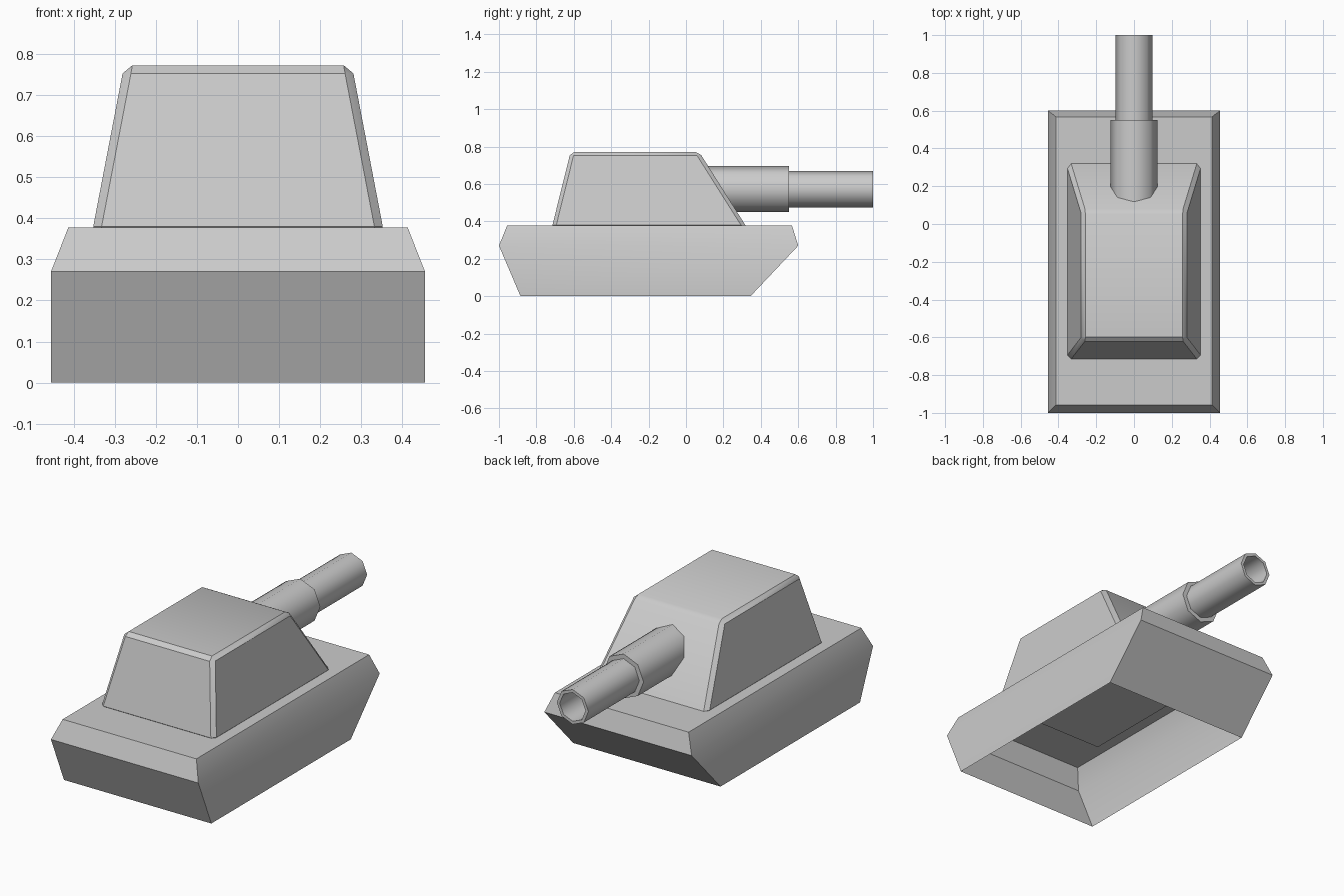
import bpy, bmesh, math

if "Cube" in bpy.data.objects:
    bpy.data.objects.remove(bpy.data.objects["Cube"])


def make_object(name, bm, angle):
    """Turn a bmesh into an object, smooth below the given angle."""
    bmesh.ops.recalc_face_normals(bm, faces=bm.faces[:])
    mesh = bpy.data.meshes.new(name)
    bm.to_mesh(mesh)
    bm.free()
    obj = bpy.data.objects.new(name, mesh)
    bpy.context.collection.objects.link(obj)
    bpy.ops.object.select_all(action='DESELECT')
    obj.select_set(True)
    bpy.context.view_layer.objects.active = obj
    bpy.ops.object.shade_smooth_by_angle(angle=math.radians(angle))
    return obj


def skin(bm, rings):
    """Join successive closed rings of points with quads."""
    loops = [[bm.verts.new(p) for p in ring] for ring in rings]
    for a, b in zip(loops, loops[1:]):
        n = len(a)
        for i in range(n):
            j = (i + 1) % n
            bm.faces.new((a[i], a[j], b[j], b[i]))
    return loops


def rect(half_x, y0, y1, z):
    return [(-half_x, y0, z), (half_x, y0, z), (half_x, y1, z), (-half_x, y1, z)]


# Hull: three stacked rectangles, closed on top and open underneath
bm = bmesh.new()
loops = skin(bm, [rect(0.455, -0.885, 0.345, 0.0),
                  rect(0.455, -1.0, 0.6, 0.27),
                  rect(0.413, -0.957, 0.567, 0.377)])
bm.faces.new(loops[-1])
make_object("hull", bm, 30)

# Turret: tapered block with chamfered edges, sunk slightly into the hull
bm = bmesh.new()
loops = skin(bm, [rect(0.356, -0.719, 0.33, 0.36),
                  rect(0.277, -0.617, 0.07, 0.772)])
bm.faces.new(loops[0])
bm.faces.new(loops[1])
bmesh.ops.recalc_face_normals(bm, faces=bm.faces[:])
bmesh.ops.bevel(bm, geom=bm.edges[:], offset=0.02, offset_type='OFFSET',
                segments=1, affect='EDGES', profile=0.5)
make_object("turret", bm, 30)

# Gun barrel: eight-sided lathe with thick sleeve, thin tube and hollow bore
SIDES, AXIS_Z = 8, 0.573
profile = [(0.05, 0.1235), (0.55, 0.1235), (0.55, 0.0975),
           (1.0, 0.0975), (1.0, 0.08), (0.55, 0.08)]
bm = bmesh.new()
rings = []
for y, r in profile:
    rings.append([(r * math.cos(math.tau * i / SIDES), y,
                   AXIS_Z + r * math.sin(math.tau * i / SIDES)) for i in range(SIDES)])
loops = skin(bm, rings)
bm.faces.new(loops[0])
bm.faces.new(loops[-1])
make_object("gun_barrel", bm, 50)
